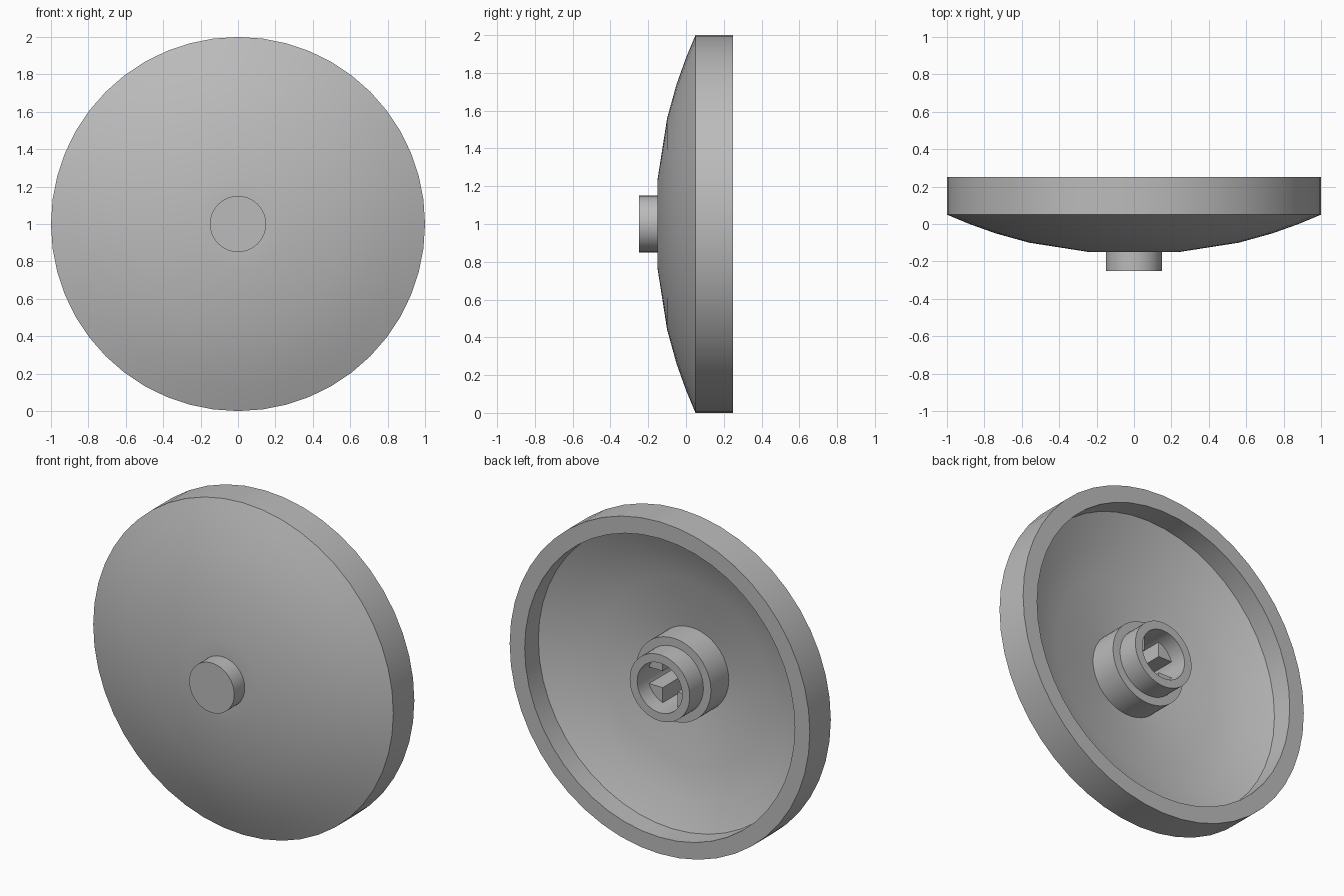
import bpy, bmesh, math

cube = bpy.data.objects.get("Cube")
if cube:
    bpy.data.objects.remove(cube, do_unlink=True)

SIDES = 48

grey = bpy.data.materials.new("plain grey")
grey.use_nodes = True
colour = (0.5, 0.5, 0.5, 1)
grey.diffuse_color = colour
grey.node_tree.nodes["Principled BSDF"].inputs["Base Color"].default_value = colour


def finish(name, bm):
    mesh = bpy.data.meshes.new(name)
    bm.to_mesh(mesh)
    bm.free()
    mesh.materials.append(grey)
    obj = bpy.data.objects.new(name, mesh)
    bpy.context.collection.objects.link(obj)
    obj.location.z = 1
    bpy.ops.object.select_all(action="DESELECT")
    obj.select_set(True)
    bpy.context.view_layer.objects.active = obj
    bpy.ops.object.shade_smooth_by_angle(angle=math.radians(30))
    return obj


def lathe(name, profile):
    """Revolve (radius, y) points about the y axis; radius 0 closes the end."""
    bm = bmesh.new()
    rings = []
    for r, y in profile:
        if r == 0:
            rings.append([bm.verts.new((0, y, 0))] * SIDES)
        else:
            angles = [math.tau * i / SIDES for i in range(SIDES)]
            rings.append([bm.verts.new((r * math.cos(a), y, r * math.sin(a))) for a in angles])
    for low, high in zip(rings, rings[1:]):
        for i in range(SIDES):
            j = (i + 1) % SIDES
            corners = dict.fromkeys((low[i], low[j], high[j], high[i]))
            bm.faces.new(list(corners))
    return finish(name, bm)


# Curved dish: outer bowl, thick rim, inner wall and inner bowl
lathe("dish", [(0.15, -0.15), (0.24, -0.15), (0.56, -0.1), (0.74, -0.05), (0.88, 0),
               (1, 0.05), (1, 0.25), (0.9, 0.25), (0.9, 0.12), (0.74, 0.05),
               (0.56, 0), (0.25, -0.05)])

# Solid round knob on the front
lathe("front_knob", [(0, -0.25), (0.15, -0.25), (0.15, -0.15)])

# Stepped hub on the back with a round bore
lathe("hub", [(0.25, -0.05), (0.25, 0.12), (0.2, 0.12), (0.2, 0.25),
              (0.15, 0.25), (0.15, -0.15), (0, -0.15)])

# Four corner posts that leave a cross-shaped socket in the bore
bm = bmesh.new()
inner, outer = 0.05, 0.155
start = math.asin(inner / outer)
arc = [start + (math.pi / 2 - 2 * start) * i / 6 for i in range(7)]
section = [(inner, inner)] + [(outer * math.cos(a), outer * math.sin(a)) for a in arc]
for quarter in range(4):
    c, s = math.cos(quarter * math.pi / 2), math.sin(quarter * math.pi / 2)
    base = bm.faces.new([bm.verts.new((x * c - z * s, -0.15, x * s + z * c)) for x, z in section])
    grown = bmesh.ops.extrude_face_region(bm, geom=[base])["geom"]
    bmesh.ops.translate(bm, vec=(0, 0.3, 0),
                        verts=[v for v in grown if isinstance(v, bmesh.types.BMVert)])
bmesh.ops.recalc_face_normals(bm, faces=bm.faces)
finish("socket_posts", bm)
